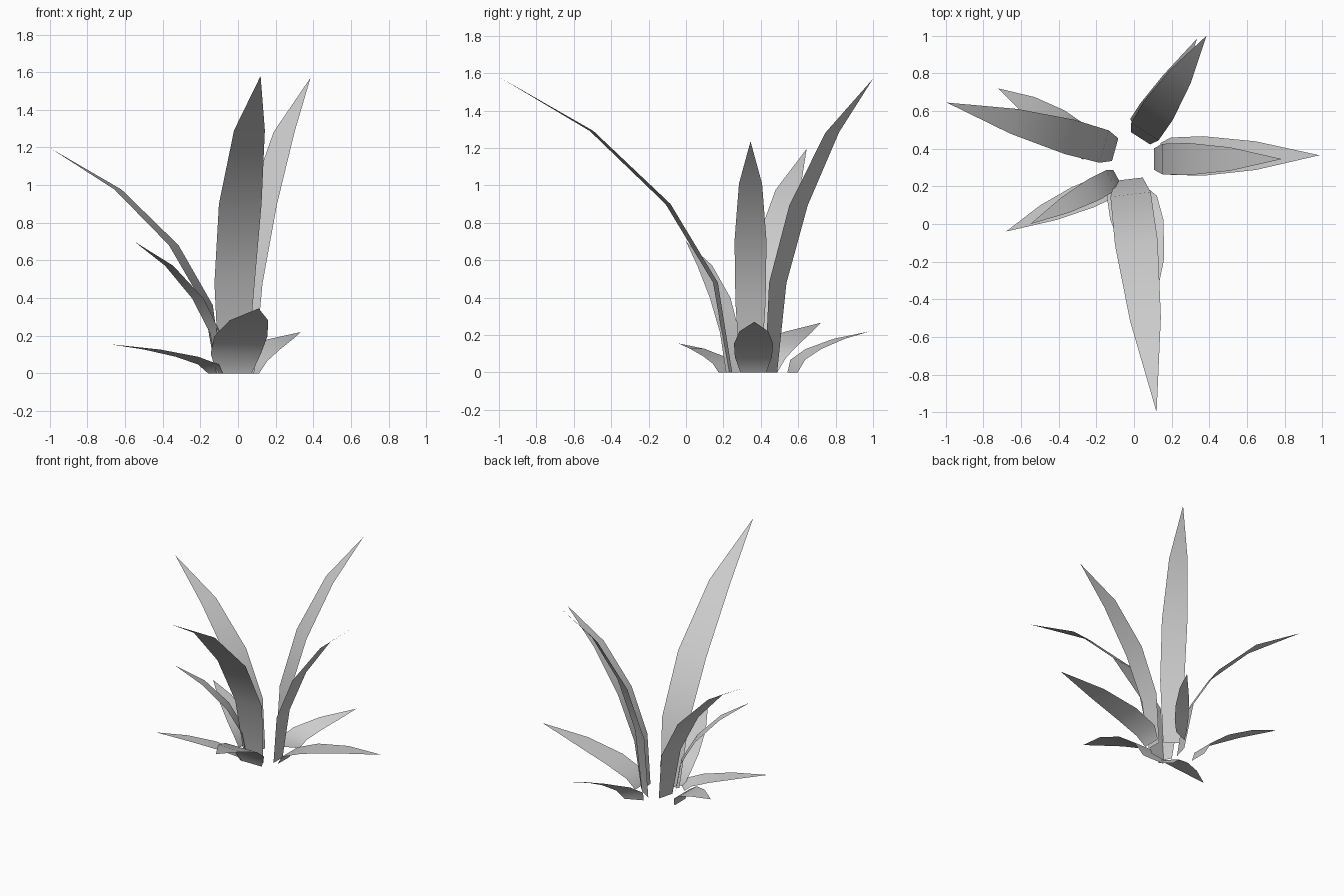
import bpy
from mathutils import Vector

if "Cube" in bpy.data.objects:
    bpy.data.objects.remove(bpy.data.objects["Cube"])

# Shared leaf profile: outward reach, height and width at each row
REACH = (0, 0.065, 0.27, 0.6, 1)
RISE = (0, 0.304, 0.57, 0.817, 1)
WIDTH = (0.15, 0.215, 0.228, 0.165, 0)


def leaf(name, base, tip, width, across=None):
    """Arching flat blade from base (x, y) to tip (x, y, z)."""
    start = Vector((*base, 0))
    span = Vector(tip) - start
    if across is None:
        side = Vector((-span.y, span.x, 0)).normalized()
    else:
        side = Vector((*across, 0)).normalized()
    verts = []
    for r, h, w in zip(REACH, RISE, WIDTH):
        c = start + Vector((span.x * r, span.y * r, span.z * h))
        if w:
            half = side * w * width / 2
            verts += [c - half, c + half]
        else:
            verts.append(c)
    faces = [(i, i + 1, i + 3, i + 2) for i in (0, 2, 4)] + [(6, 7, 8)]
    mesh = bpy.data.meshes.new(name)
    mesh.from_pydata(verts, [], faces)
    mesh.shade_smooth()
    obj = bpy.data.objects.new(name, mesh)
    bpy.context.collection.objects.link(obj)


# Tall inner leaves
leaf("tall_leaf_front", (-0.028, 0.238), (0.12, -1.0, 1.58), 1.0)
leaf("tall_leaf_back", (0.035, 0.455), (0.385, 1.0, 1.57), 0.8)
leaf("tall_leaf_right", (0.105, 0.345), (0.785, 0.345, 1.235), 0.75, (0, 1))
leaf("tall_leaf_left", (-0.1, 0.395), (-0.995, 0.645, 1.195), 0.83)
leaf("tall_leaf_front_left", (-0.09, 0.25), (-0.55, 0.0, 0.7), 0.55)

# Low outer leaves
leaf("low_leaf_front", (-0.02, 0.19), (0.11, -0.43, 0.345), 1.24, (1, 0))
leaf("low_leaf_back", (0.05, 0.57), (0.335, 0.985, 0.22), 0.9, (-0.9, -0.4))
leaf("low_leaf_right", (0.14, 0.36), (0.985, 0.365, 0.27), 0.92, (0, 1))
leaf("low_leaf_left", (-0.24, 0.42), (-0.72, 0.72, 0.265), 0.9, (0, 1))
leaf("low_leaf_front_left", (-0.12, 0.21), (-0.68, -0.04, 0.155), 0.7, (0.74, -0.67))
